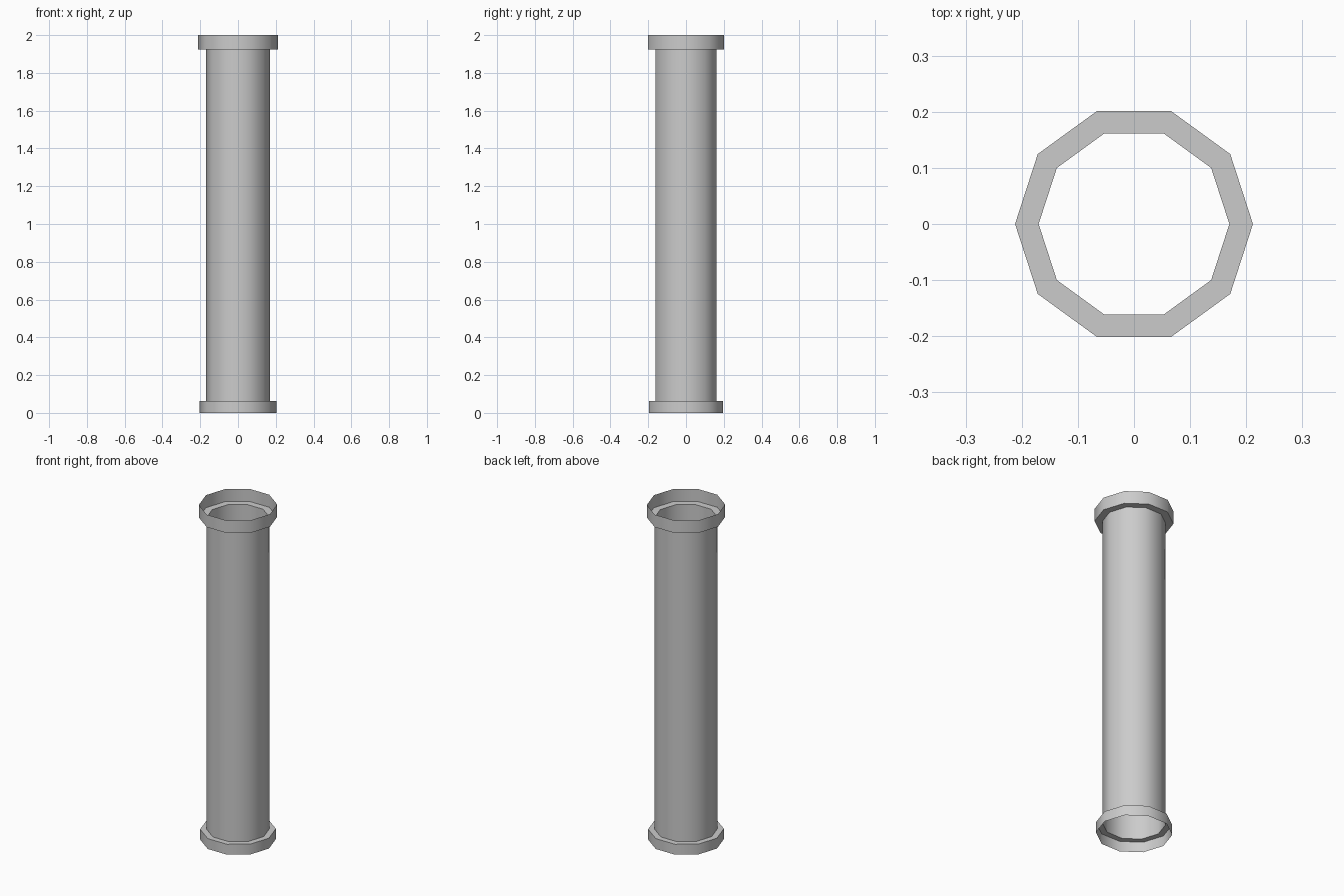
import bpy
import bmesh
from math import cos, sin, tau, radians

SIDES = 10
SHAFT_R, TOP_R, BASE_R = 0.17, 0.212, 0.205
BASE_Z, TOP_Z, HEIGHT = 0.062, 1.925, 2.0

cube = bpy.data.objects.get("Cube")
if cube:
    bpy.data.objects.remove(cube, do_unlink=True)

grey = bpy.data.materials.new("light_grey")
grey.use_nodes = True
colour = (0.6, 0.6, 0.6, 1)
grey.diffuse_color = colour
grey.node_tree.nodes["Principled BSDF"].inputs["Base Color"].default_value = colour


def lathe(name, profile):
    """Turn an open (radius, z) profile, listed bottom to top, into a ten-sided sheet."""
    bm = bmesh.new()
    rings = [[bm.verts.new((r * cos(tau * i / SIDES), r * sin(tau * i / SIDES), z))
              for i in range(SIDES)] for r, z in profile]
    for low, high in zip(rings, rings[1:]):
        for i in range(SIDES):
            j = (i + 1) % SIDES
            bm.faces.new((low[i], low[j], high[j], high[i]))
    mesh = bpy.data.meshes.new(name)
    bm.to_mesh(mesh)
    bm.free()
    mesh.materials.append(grey)
    obj = bpy.data.objects.new(name, mesh)
    bpy.context.collection.objects.link(obj)
    bpy.ops.object.select_all(action="DESELECT")
    obj.select_set(True)
    bpy.context.view_layer.objects.active = obj
    bpy.ops.object.shade_smooth_by_angle(angle=radians(40))
    return obj


# Hollow shaft, open at both ends
lathe("shaft", [(SHAFT_R, BASE_Z), (SHAFT_R, TOP_Z)])

# Flared collars: a flat ledge and an open rim
lathe("bottom_collar", [(BASE_R, 0), (BASE_R, BASE_Z), (SHAFT_R, BASE_Z)])
lathe("top_collar", [(SHAFT_R, TOP_Z), (TOP_R, TOP_Z), (TOP_R, HEIGHT)])
